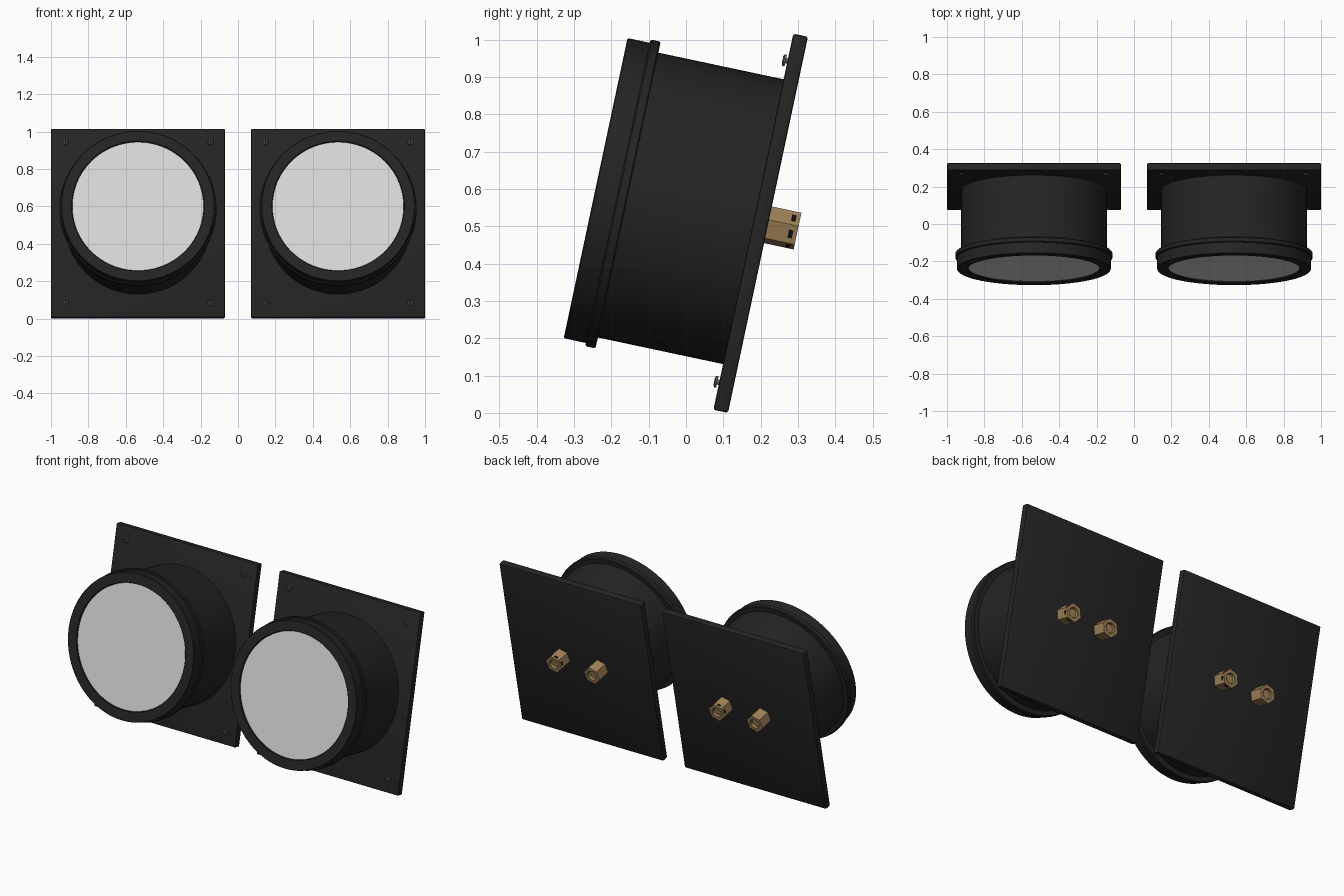
import bpy, bmesh, math
from mathutils import Matrix, Vector

if "Cube" in bpy.data.objects:
    bpy.data.objects.remove(bpy.data.objects["Cube"])

TILT = math.radians(-12)


def material(name, rgb):
    m = bpy.data.materials.new(name)
    m.diffuse_color = (*rgb, 1)
    m.use_nodes = True
    m.node_tree.nodes["Principled BSDF"].inputs["Base Color"].default_value = m.diffuse_color
    return m


BLACK = material("matte black", (0.018, 0.018, 0.018))
LENS = material("pale lens", (0.70, 0.71, 0.69))
BRASS = material("brass", (0.36, 0.23, 0.10))
STEEL = material("grey steel", (0.11, 0.11, 0.11))
DARK = material("slot black", (0.005, 0.005, 0.005))


def finish(name, bm, mat, frame):
    bmesh.ops.recalc_face_normals(bm, faces=bm.faces)
    me = bpy.data.meshes.new(name)
    bm.to_mesh(me)
    bm.free()
    me.materials.append(mat)
    for p in me.polygons:
        p.use_smooth = True
    me.set_sharp_from_angle(angle=math.radians(30))
    ob = bpy.data.objects.new(name, me)
    bpy.context.collection.objects.link(ob)
    ob.matrix_world = frame
    return ob


def lathe(name, profile, mat, frame, segs=96, rot=0.0):
    """Revolve (radius, forward[, 'hex']) points about the local -y axis, ends capped."""
    bm = bmesh.new()
    rings = []
    for p in profile:
        ring = []
        for i in range(segs):
            a = 2 * math.pi * i / segs
            r = p[0]
            if len(p) > 2:  # hexagonal section
                r *= math.cos(math.pi / 6) / math.cos(a % (math.pi / 3) - math.pi / 6)
            ring.append(bm.verts.new((r * math.cos(a + rot), -p[1], r * math.sin(a + rot))))
        rings.append(ring)
    for r0, r1 in zip(rings, rings[1:]):
        for i in range(segs):
            j = (i + 1) % segs
            bm.faces.new((r0[i], r0[j], r1[j], r1[i]))
    bm.faces.new(rings[0])
    bm.faces.new(rings[-1])
    return finish(name, bm, mat, frame)


def box(name, size, mat, frame, bevel=0.0):
    bm = bmesh.new()
    bmesh.ops.create_cube(bm, size=1)
    bmesh.ops.scale(bm, vec=Vector(size), verts=bm.verts)
    if bevel:
        bmesh.ops.bevel(bm, geom=bm.edges[:], offset=bevel, segments=2, profile=0.5, affect='EDGES')
    return finish(name, bm, mat, frame)


def lamp(side, x):
    base = Matrix.Translation((x, 0.2, 0.508)) @ Matrix.Rotation(TILT, 4, 'X')

    # mounting plate
    box(side + "_back_plate", (0.93, 0.04, 1.03), BLACK, base, 0.006)

    # drum with flange and front bezel
    lathe(side + "_housing", [
        (0.39, 0.015), (0.39, 0.363), (0.416, 0.363), (0.42, 0.367), (0.42, 0.387),
        (0.416, 0.391), (0.411, 0.391), (0.411, 0.449), (0.408, 0.452),
        (0.355, 0.452), (0.352, 0.449), (0.352, 0.435)], BLACK, base)

    # lens disc set slightly into the bezel
    lathe(side + "_lens", [(0.351, 0.43), (0.351, 0.444)], LENS, base)

    # corner screws with cross slots
    for sx in (-1, 1):
        for sz in (-1, 1):
            f = base @ Matrix.Translation((sx * 0.388, 0, sz * 0.44))
            lathe(side + "_corner_screw", [(0.007, 0.015), (0.007, 0.025), (0.016, 0.025),
                                           (0.016, 0.030), (0.012, 0.033)], STEEL, f, 24)
            for size in ((0.020, 0.001, 0.005), (0.005, 0.001, 0.020)):
                box(side + "_screw_slot", size, DARK, f @ Matrix.Translation((0, -0.0332, 0)))

    # hexagonal terminals on the back, the outer end bored
    rot = math.radians(15)
    for sx in (-1, 1):
        f = base @ Matrix.Translation((sx * 0.125, 0, 0))
        lathe(side + "_terminal", [
            (0.052, -0.015, 'hex'), (0.052, -0.101, 'hex'), (0.030, -0.101),
            (0.027, -0.098), (0.025, -0.085)], BRASS, f, 24, rot)
        if sx > 0:  # dark notches round one terminal
            for k in range(6):
                turn = Matrix.Rotation(-(rot + math.radians(30 + 60 * k)), 4, 'Y')
                box(side + "_terminal_notch", (0.004, 0.012, 0.022), DARK,
                    f @ turn @ Matrix.Translation((0.0445, 0.084, 0)))


lamp("left", -0.535)
lamp("right", 0.535)
